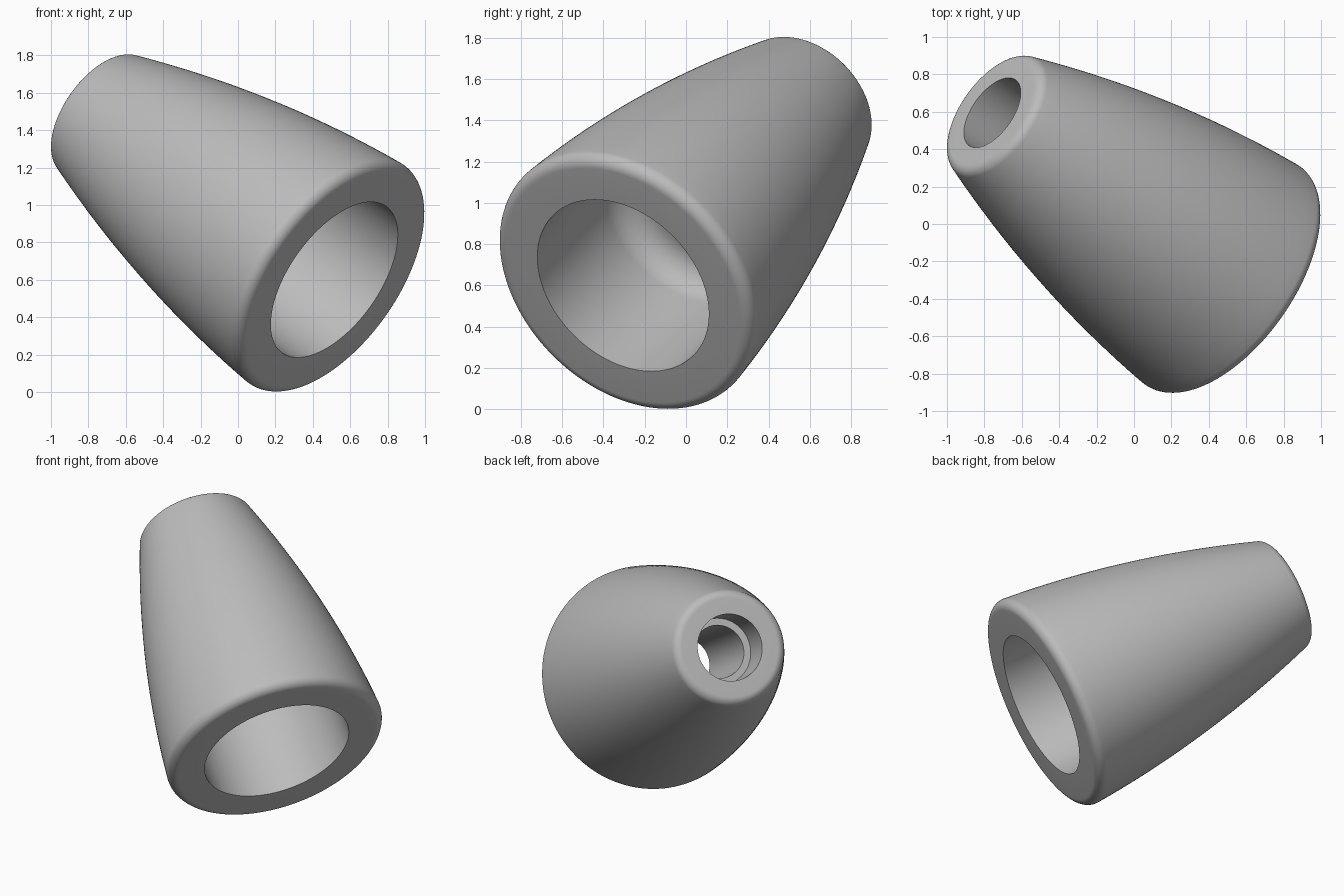
import bpy
import bmesh
import math
from mathutils import Vector

cube = bpy.data.objects.get("Cube")
if cube:
    bpy.data.objects.remove(cube, do_unlink=True)

LENGTH = 1.8      # along the axis
FILLET = 0.06     # rounding of both outer rims
SEGMENTS = 128


def body_radius(t):
    """Gently bulging outer taper."""
    return 0.72 - 0.07 * t - 0.072 * t * t


def arc(radius, t, size, start, end, steps=10):
    """Points (radius, height) on an arc; angles in degrees from radial."""
    angles = [math.radians(start + (end - start) * i / steps) for i in range(steps + 1)]
    return [(radius + size * math.cos(a), t + size * math.sin(a)) for a in angles]


def fillet_centre(t):
    slope = 0.07 + 0.144 * t
    tilt = math.atan(slope)
    return body_radius(t) - FILLET / math.cos(tilt), math.degrees(tilt)


# Closed half-section: outer skin, small end, stepped bore, wide cavity
low_r, low_tilt = fillet_centre(FILLET)
high_r, high_tilt = fillet_centre(LENGTH - FILLET)
profile = arc(low_r, FILLET, FILLET, -90, low_tilt)
for i in range(1, 32):
    t = 0.08 + (LENGTH - 0.14) * i / 32
    profile.append((body_radius(t), t))
profile += arc(high_r, LENGTH - FILLET, FILLET, high_tilt, 90)
profile += [(0.215, LENGTH), (0.215, 1.55), (0.17, 1.55), (0.17, 0.8)]
profile += arc(0.33, 0.65, 0.15, 90, 0)
profile += [(0.48, 0.0)]

# Revolve the section
bm = bmesh.new()
verts = [bm.verts.new((r, 0, t)) for r, t in profile]
edges = [bm.edges.new((verts[i], verts[(i + 1) % len(verts)])) for i in range(len(verts))]
bmesh.ops.spin(bm, geom=verts + edges, cent=(0, 0, 0), axis=(0, 0, 1),
               angle=math.tau, steps=SEGMENTS, use_merge=False)
bmesh.ops.remove_doubles(bm, verts=bm.verts, dist=0.0001)
bmesh.ops.recalc_face_normals(bm, faces=bm.faces)
mesh = bpy.data.meshes.new("tapered_sleeve")
bm.to_mesh(mesh)
bm.free()

# Tilt the sleeve so its wide mouth faces down and forward
sleeve = bpy.data.objects.new("tapered_sleeve", mesh)
bpy.context.collection.objects.link(sleeve)
sleeve.rotation_euler = Vector((-math.sqrt(0.5), 0.5, 0.5)).to_track_quat('Z', 'Y').to_euler()
sleeve.location = (0.515, -0.305, 0.6)

# Plain grey material
grey = bpy.data.materials.new("plain_grey")
grey.use_nodes = True
colour = (0.5, 0.5, 0.5, 1)
grey.diffuse_color = colour
grey.node_tree.nodes["Principled BSDF"].inputs["Base Color"].default_value = colour
mesh.materials.append(grey)

bpy.ops.object.select_all(action='DESELECT')
sleeve.select_set(True)
bpy.context.view_layer.objects.active = sleeve
bpy.ops.object.shade_smooth_by_angle(angle=math.radians(35))
